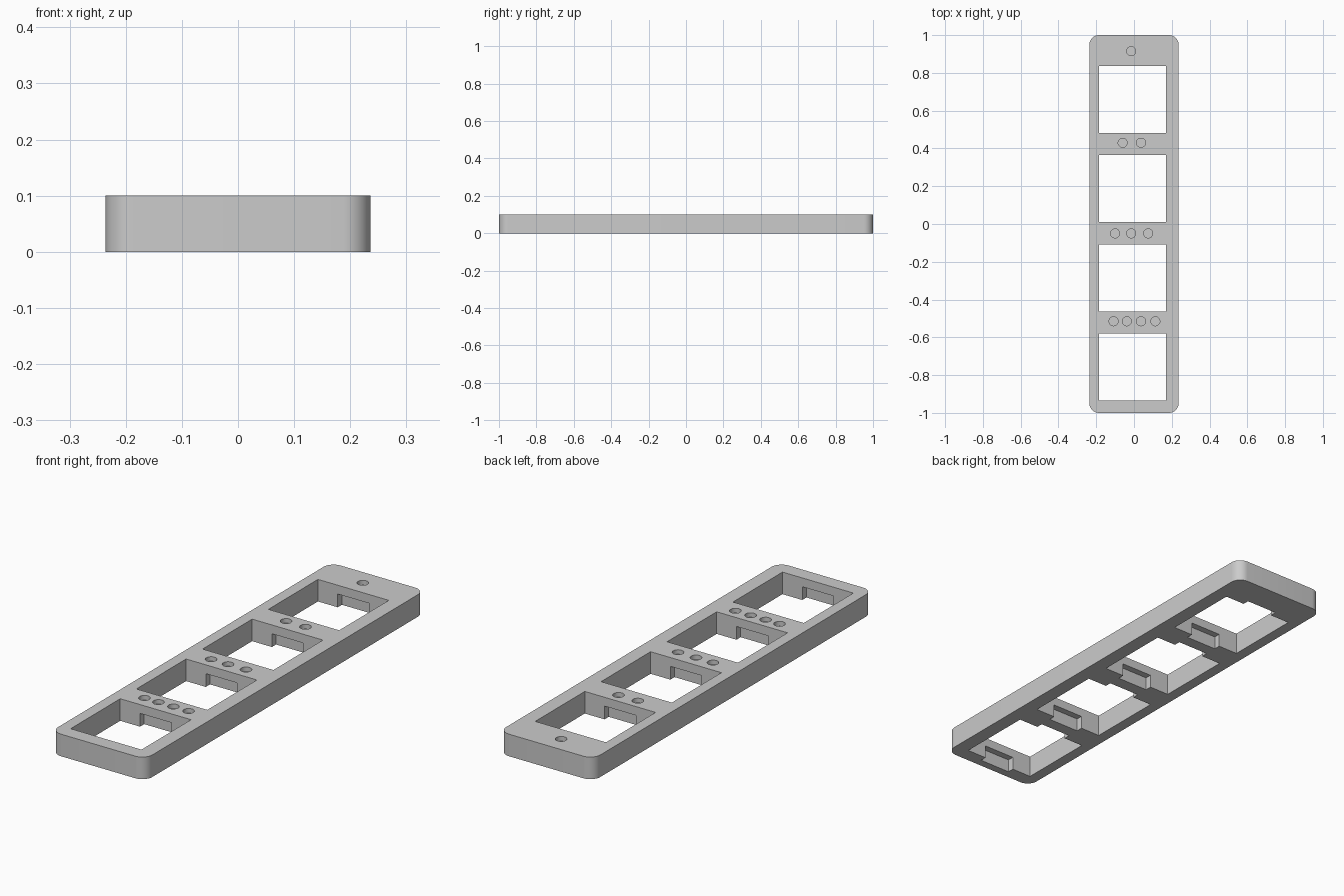
import bpy, bmesh
from math import radians
from mathutils import Matrix, Vector

cube = bpy.data.objects.get("Cube")
if cube:
    bpy.data.objects.remove(cube, do_unlink=True)

WIDTH, LENGTH, HEIGHT = 0.472, 2.0, 0.1
CORNER = 0.05
WINDOW_X, WINDOW = -0.0075, 0.355
WINDOW_YS = [0.659, 0.188, -0.285, -0.756]
NOTCH_WIDTH, NOTCH_DEPTH, NOTCH_TOP = 0.157, 0.03, 0.06
DOT_RADIUS, DOT_DEPTH = 0.024, 0.02
DOT_ROWS = {0.915: [-0.015], 0.43: [-0.06, 0.037],
            -0.05: [-0.1, -0.015, 0.075],
            -0.515: [-0.108, -0.038, 0.037, 0.113]}


def add_box(bm, centre, size):
    matrix = Matrix.Translation(centre) @ Matrix.Diagonal((*size, 1))
    return bmesh.ops.create_cube(bm, size=1, matrix=matrix)["verts"]


def make_object(name, bm):
    mesh = bpy.data.meshes.new(name)
    bm.to_mesh(mesh)
    bm.free()
    obj = bpy.data.objects.new(name, mesh)
    bpy.context.collection.objects.link(obj)
    return obj


def cut(target, bm):
    cutter = make_object("cutter", bm)
    cutter.hide_render = True
    mod = target.modifiers.new("cut", "BOOLEAN")
    mod.operation, mod.solver, mod.object = "DIFFERENCE", "EXACT", cutter
    bpy.ops.object.modifier_apply(modifier=mod.name)
    bpy.data.objects.remove(cutter, do_unlink=True)


# Plate with rounded upright corners
bm = bmesh.new()
add_box(bm, (0, 0, HEIGHT / 2), (WIDTH, LENGTH, HEIGHT))
upright = [e for e in bm.edges
           if abs(e.verts[0].co.z - e.verts[1].co.z) > HEIGHT / 2]
bmesh.ops.bevel(bm, geom=upright, offset=CORNER, segments=10,
                profile=0.5, affect="EDGES")
plate = make_object("switch_plate", bm)
bpy.ops.object.select_all(action="DESELECT")
plate.select_set(True)
bpy.context.view_layer.objects.active = plate

# Square windows through the plate
bm = bmesh.new()
for y in WINDOW_YS:
    add_box(bm, (WINDOW_X, y, HEIGHT / 2), (WINDOW, WINDOW, HEIGHT * 2))
cut(plate, bm)

# Clip recesses in both end walls of each window, open underneath
bm = bmesh.new()
for y in WINDOW_YS:
    add_box(bm, (WINDOW_X, y, 0),
            (NOTCH_WIDTH, WINDOW + 2 * NOTCH_DEPTH, NOTCH_TOP * 2))
cut(plate, bm)

# Shallow counting dots
bm = bmesh.new()
for y, row in DOT_ROWS.items():
    for x in row:
        bmesh.ops.create_cone(
            bm, cap_ends=True, segments=32, radius1=DOT_RADIUS,
            radius2=DOT_RADIUS, depth=DOT_DEPTH * 2,
            matrix=Matrix.Translation(Vector((x, y, HEIGHT))))
cut(plate, bm)

# Single grey finish
grey = bpy.data.materials.new("light_grey")
grey.use_nodes = True
colour = (0.6, 0.6, 0.6, 1)
grey.diffuse_color = colour
grey.node_tree.nodes["Principled BSDF"].inputs["Base Color"].default_value = colour
plate.data.materials.clear()
plate.data.materials.append(grey)
for face in plate.data.polygons:
    face.material_index = 0
bpy.ops.object.shade_smooth_by_angle(angle=radians(30))
